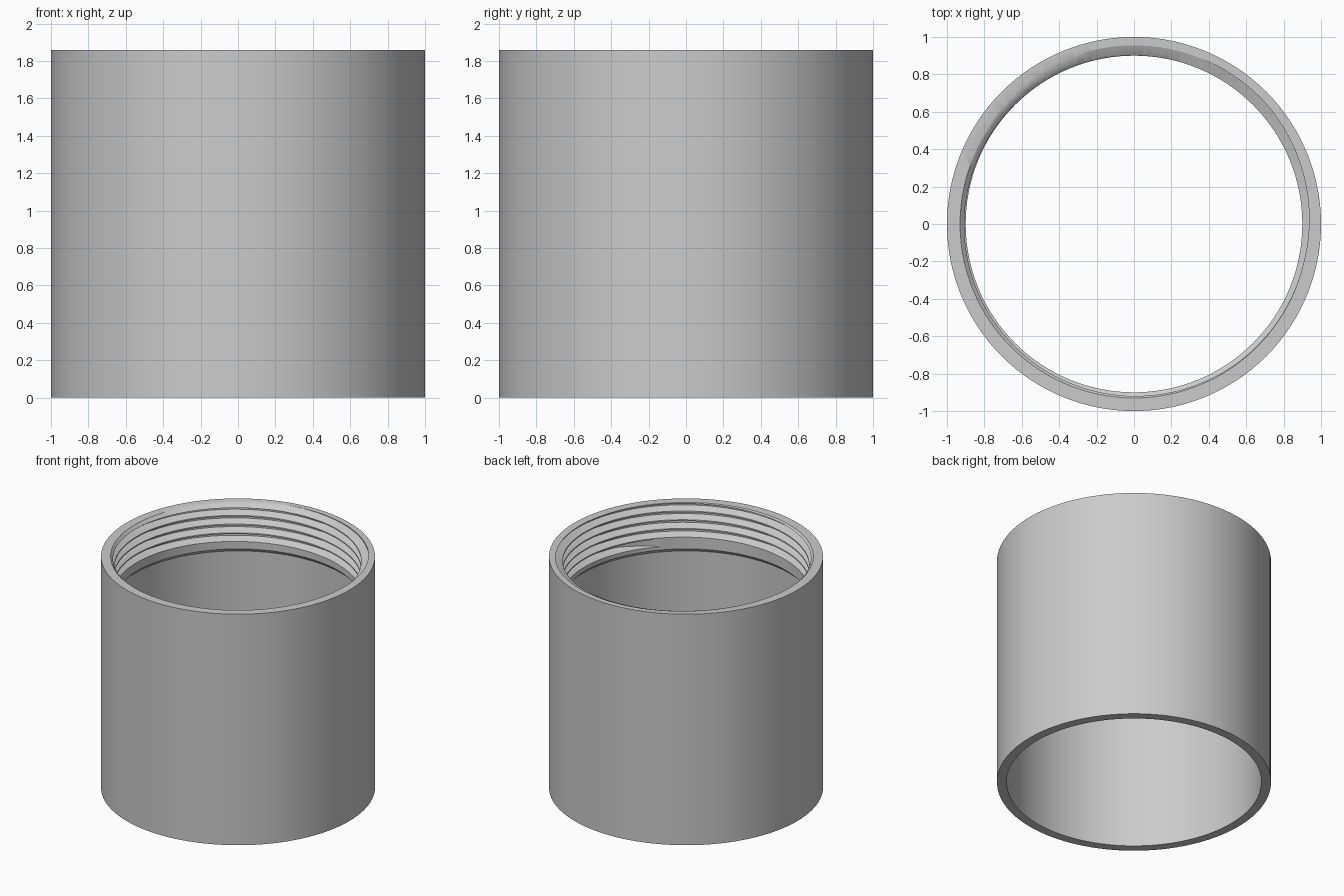
import bpy, bmesh, math

cube = bpy.data.objects.get("Cube")
if cube:
    bpy.data.objects.remove(cube, do_unlink=True)

SEGMENTS = 128
HEIGHT = 1.86
OUTER, BORE, LAND, ROOT = 1.0, 0.93, 0.90, 0.955
PITCH = 0.07

grey = bpy.data.materials.new("plain_grey")
grey.use_nodes = True
colour = (0.6, 0.6, 0.6, 1)
grey.diffuse_color = colour
grey.node_tree.nodes["Principled BSDF"].inputs["Base Color"].default_value = colour


def sweep(name, rings, closed):
    """Bridge successive rings of points into a solid, capping open ends."""
    bm = bmesh.new()
    loops = [[bm.verts.new(p) for p in ring] for ring in rings]
    pairs = list(zip(loops, loops[1:]))
    if closed:
        pairs.append((loops[-1], loops[0]))
    else:
        bm.faces.new(loops[0])
        bm.faces.new(loops[-1])
    n = len(loops[0])
    for a, b in pairs:
        for i in range(n):
            j = (i + 1) % n
            bm.faces.new((a[i], a[j], b[j], b[i]))
    bmesh.ops.recalc_face_normals(bm, faces=bm.faces)
    mesh = bpy.data.meshes.new(name)
    bm.to_mesh(mesh)
    bm.free()
    mesh.materials.append(grey)
    obj = bpy.data.objects.new(name, mesh)
    bpy.context.collection.objects.link(obj)
    return obj


def around(profile, angle):
    return [(r * math.cos(angle), r * math.sin(angle), z) for r, z in profile]


# Tube wall with a chamfered, thicker collar inside the top
CHAMFER = BORE - LAND
COLLAR_Z = 1.50
wall = [(OUTER, 0), (OUTER, HEIGHT), (BORE, HEIGHT), (LAND, HEIGHT - CHAMFER),
        (LAND, COLLAR_Z), (BORE, COLLAR_Z - CHAMFER), (BORE, 0)]
step = 2 * math.pi / SEGMENTS
tube = sweep("threaded_tube", [around(wall, i * step) for i in range(SEGMENTS)], True)


# Helical groove cutter, fading in at its lower end and leaving through the rim
def half_width(r):
    return 0.03 - (r - LAND) * 0.436


START_ANGLE, START_Z, END_Z = -math.pi / 4, 1.557, 1.905
INNER = 0.893
steps = int((END_Z - START_Z) / PITCH * SEGMENTS)
rings = []
for i in range(steps + 1):
    fade = min(1, i / 8)
    tip = 0.896 + (ROOT - 0.896) * fade
    z = START_Z + PITCH * i / SEGMENTS
    groove = [(INNER, z - half_width(INNER)), (tip, z - half_width(tip)),
              (tip, z + half_width(tip)), (INNER, z + half_width(INNER))]
    rings.append(around(groove, START_ANGLE + i * step))
cutter = sweep("thread_cutter", rings, False)
cutter.hide_render = True

cut = tube.modifiers.new("thread", 'BOOLEAN')
cut.operation = 'DIFFERENCE'
cut.solver = 'EXACT'
cut.object = cutter

bpy.ops.object.select_all(action='DESELECT')
tube.select_set(True)
bpy.context.view_layer.objects.active = tube
bpy.ops.object.modifier_apply(modifier=cut.name)
bpy.data.objects.remove(cutter, do_unlink=True)
bpy.ops.object.shade_smooth_by_angle(angle=math.radians(25))
